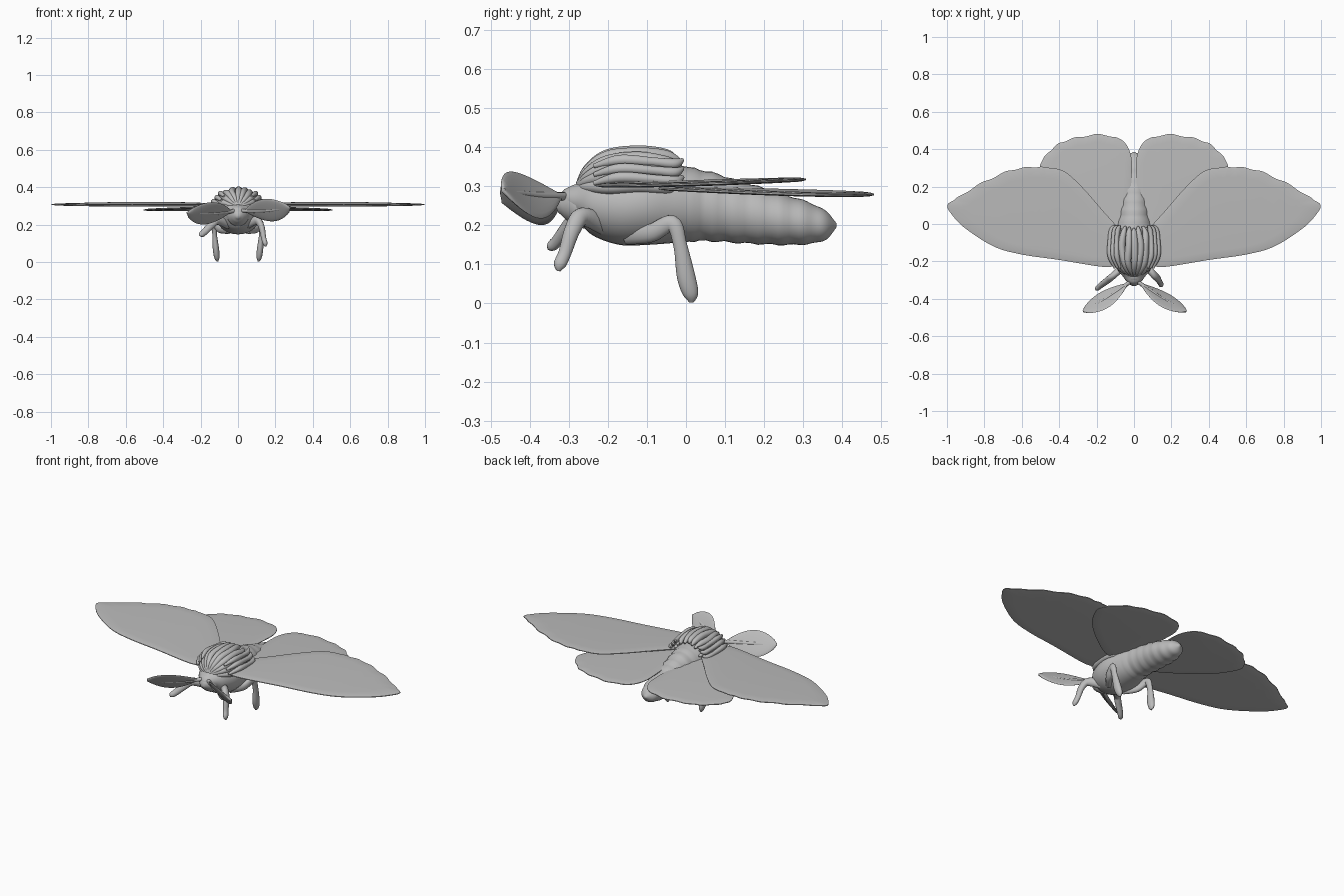
import bpy, bmesh, random
from math import sin, cos, pi, radians
from mathutils import Vector

cube = bpy.data.objects.get("Cube")
if cube:
    bpy.data.objects.remove(cube, do_unlink=True)
random.seed(4)

grey = bpy.data.materials.new("plain grey")
grey.use_nodes = True
colour = (0.5, 0.5, 0.5, 1)
grey.diffuse_color = colour
grey.node_tree.nodes["Principled BSDF"].inputs["Base Color"].default_value = colour


def spline(points, steps, closed=False):
    """Smooth curve through points of any dimension."""
    pts = [Vector(p) for p in points]
    n = len(pts)
    out = []
    for i in range(n if closed else n - 1):
        if closed:
            a, b, c, d = (pts[(i + k) % n] for k in (-1, 0, 1, 2))
        else:
            a, b, c, d = (pts[min(max(i + k, 0), n - 1)] for k in (-1, 0, 1, 2))
        for s in range(steps):
            t = s / steps
            out.append(0.5 * (2 * b + (c - a) * t + (2 * a - 5 * b + 4 * c - d) * t * t
                              + (3 * b - a - 3 * c + d) * t ** 3))
    return out if closed else out + [pts[-1]]


def skin(name, rings):
    """Bridge closed rings of points and cap both ends."""
    bm = bmesh.new()
    loops = [[bm.verts.new(p) for p in ring] for ring in rings]
    n = len(loops[0])
    for a, b in zip(loops, loops[1:]):
        for i in range(n):
            j = (i + 1) % n
            bm.faces.new((a[i], a[j], b[j], b[i]))
    caps = [bm.faces.new(loops[0]), bm.faces.new(loops[-1])]
    bmesh.ops.triangulate(bm, faces=caps)
    bmesh.ops.recalc_face_normals(bm, faces=bm.faces)
    mesh = bpy.data.meshes.new(name)
    bm.to_mesh(mesh)
    bm.free()
    for p in mesh.polygons:
        p.use_smooth = True
    mesh.set_sharp_from_angle(angle=radians(50))
    mesh.materials.append(grey)
    obj = bpy.data.objects.new(name, mesh)
    bpy.context.collection.objects.link(obj)
    return obj


def oval(centre, u, v, sides):
    return [centre + u * cos(2 * pi * i / sides) + v * sin(2 * pi * i / sides)
            for i in range(sides)]


def tube(name, points, radii, side, flat=1.0, steps=6, sides=14):
    """Tapered limb through points, squashed by flat along side."""
    path = spline(points, steps)
    size = [r[0] for r in spline([(r, 0) for r in radii], steps)]
    rings = []
    for i, p in enumerate(path):
        tangent = (path[min(i + 1, len(path) - 1)] - path[max(i - 1, 0)]).normalized()
        v = tangent.cross(Vector(side)).normalized()
        u = v.cross(tangent)
        rings.append(oval(p, u * size[i] * flat, v * size[i], sides))
    return skin(name, rings)


# Body: stations of y, centre z, half width, half height
stations = [(-.325, .265, .01, .01), (-.31, .265, .035, .028), (-.28, .262, .06, .045),
            (-.24, .255, .09, .08), (-.17, .25, .115, .1), (-.1, .255, .12, .105),
            (-.03, .255, .105, .1), (.05, .25, .085, .09), (.15, .232, .078, .078),
            (.25, .215, .075, .065), (.32, .205, .06, .052), (.36, .2, .04, .035),
            (.385, .2, .006, .006)]


def body_ring(s):
    y, z, w, h = s
    ripple = 1 + (0.03 * sin(y * 110) if y > 0.02 else 0)
    return oval(Vector((0, y, z)), Vector((w * ripple, 0, 0)), Vector((0, 0, h * ripple)), 32)


skin("body", [body_ring(s) for s in spline(stations, 6)])

# Head and face
tube("head", [(0, -.25, .25), (0, -.285, .25), (0, -.315, .245), (0, -.33, .24)],
     [.06, .055, .032, .008], (1, 0, 0))

# Mane: overlapping ridged locks swept back over the thorax
locks = 11
for k in range(locks):
    a = radians(-88 + 176 * k / (locks - 1))
    sweep = random.uniform(-.02, .015)
    points = []
    for y, f in ((-.275, .1), (-.25, .5), (-.2, .84), (-.12, .93), (-.05, .86), (-.015 + sweep, .72)):
        wave = random.uniform(-.05, .05)
        points.append((.115 * sin(a + wave) * f, y, .295 + .098 * cos(a + wave) * f))
    tube(f"mane_lock_{k + 1}", points, [.008, .014, .018, .019, .016, .006], (1, 0, 0))
# Loose side locks, curling at the back
for s, name in ((1, "left"), (-1, "right")):
    for k, z in enumerate((.318, .34, .362)):
        x = .128 - .018 * k
        tube(f"{name}_side_lock_{k + 1}",
             [(s * x * .8, -.235, z - .01), (s * x, -.17, z + .005), (s * x, -.08, z),
              (s * x * .93, -.03, z - .004), (s * x * .8, -.008, z + .006)],
             [.006, .014, .012, .013, .005], (1, 0, 0))


# Wings: thin rim, thicker inside
def wing(name, outline, mirror, height, scallop, thick):
    flat = spline(outline, 8, closed=True)
    for i, p in enumerate(flat):
        if scallop[0] * 8 <= i <= scallop[1] * 8:
            p.y += .004 * sin(i * pi / 5)
    middle = sum(flat, Vector((0, 0))) / len(flat)
    rings = []
    for scale, t in ((.8, -thick), (.95, -thick * .8), (1, -.002),
                     (1, .002), (.95, thick * .8), (.8, thick)):
        ring = []
        for p in flat:
            q = middle + (p - middle) * scale
            ring.append(Vector((q.x * mirror, q.y, height(q.x, q.y) + t)))
        rings.append(ring)
    skin(name, rings)


fore = [(.05, -.2), (.12, -.228), (.2, -.225), (.4, -.192), (.6, -.163), (.75, -.12),
        (.9, -.025), (.97, .045), (.998, .1), (.95, .135), (.85, .2), (.75, .25),
        (.65, .29), (.56, .303), (.49, .303), (.38, .285), (.28, .2), (.17, .075),
        (.08, -.03), (.04, -.12)]
hind = [(.06, -.06), (.15, -.06), (.3, .04), (.43, .16), (.5, .28), (.49, .34),
        (.44, .4), (.38, .44), (.3, .463), (.2, .478), (.1, .465), (.045, .43),
        (.015, .36), (.012, .27), (.02, .15), (.03, .04)]
for s, name in ((1, "left"), (-1, "right")):
    wing(name + "_forewing", fore, s,
         lambda x, y: .304 + .033 * (y + .2) - .006 * x, (9, 14), .006)
    wing(name + "_hindwing", hind, s,
         lambda x, y: .3 - .026 * (y + .2) - .016 * x, (5, 10), .006)


# Antennae: broad leaf blades, front edge raised, with a midrib
def antenna(name, s, tip, lean):
    root = Vector((s * .01, -.3, .275))
    tip = Vector(tip)
    along = (tip - root).normalized()
    across = Vector((-s * .02, -.035, .06)) + Vector((s * .02, 0, 0)) * lean
    across -= along * across.dot(along)
    normal = along.cross(across).normalized()
    rings = []
    count = 20
    for i in range(count + 1):
        t = i / count
        w = .09 + .91 * sin(pi * min(max((t - .12) / .88, 0), 1) ** 1.15) ** .75 if t < 1 else .05
        c = root.lerp(tip, t) + normal * s * .012 * sin(pi * t)
        rings.append(oval(c, across * w, normal * .007, 20))
    skin(name, rings)
    rib = [root.lerp(tip, t) + normal * s * .012 * sin(pi * t) for t in (0, .25, .5, .75, .97)]
    tube(name + "_rib", rib, [.01, .011, .01, .008, .003], across)


antenna("left_antenna", 1, (.28, -.468, .29), 0)
antenna("right_antenna", -1, (-.272, -.468, .262), -.5)

# Legs
for s, name in ((1, "left"), (-1, "right")):
    tube(name + "_rear_leg",
         [(s * .05, -.15, .175), (s * .1, -.09, .18), (s * .122, -.035, .205),
          (s * .125, -.015, .15), (s * .118, 0, .07), (s * .113, .012, .025), (s * .11, .014, .003)],
         [.025, .024, .021, .018, .024, .02, .006], (1, 0, 0), flat=.7)
tube("left_front_leg", [(.05, -.21, .2), (.1, -.265, .222), (.125, -.29, .19),
                        (.137, -.31, .13), (.145, -.323, .1), (.147, -.326, .083)],
     [.025, .024, .021, .017, .016, .005], (1, 0, 0), flat=.8)
tube("right_front_leg", [(-.05, -.22, .2), (-.11, -.275, .222), (-.14, -.3, .2),
                         (-.18, -.33, .16), (-.196, -.345, .147), (-.203, -.352, .14)],
     [.025, .023, .021, .018, .015, .005], (0, 1, 0), flat=.8)
